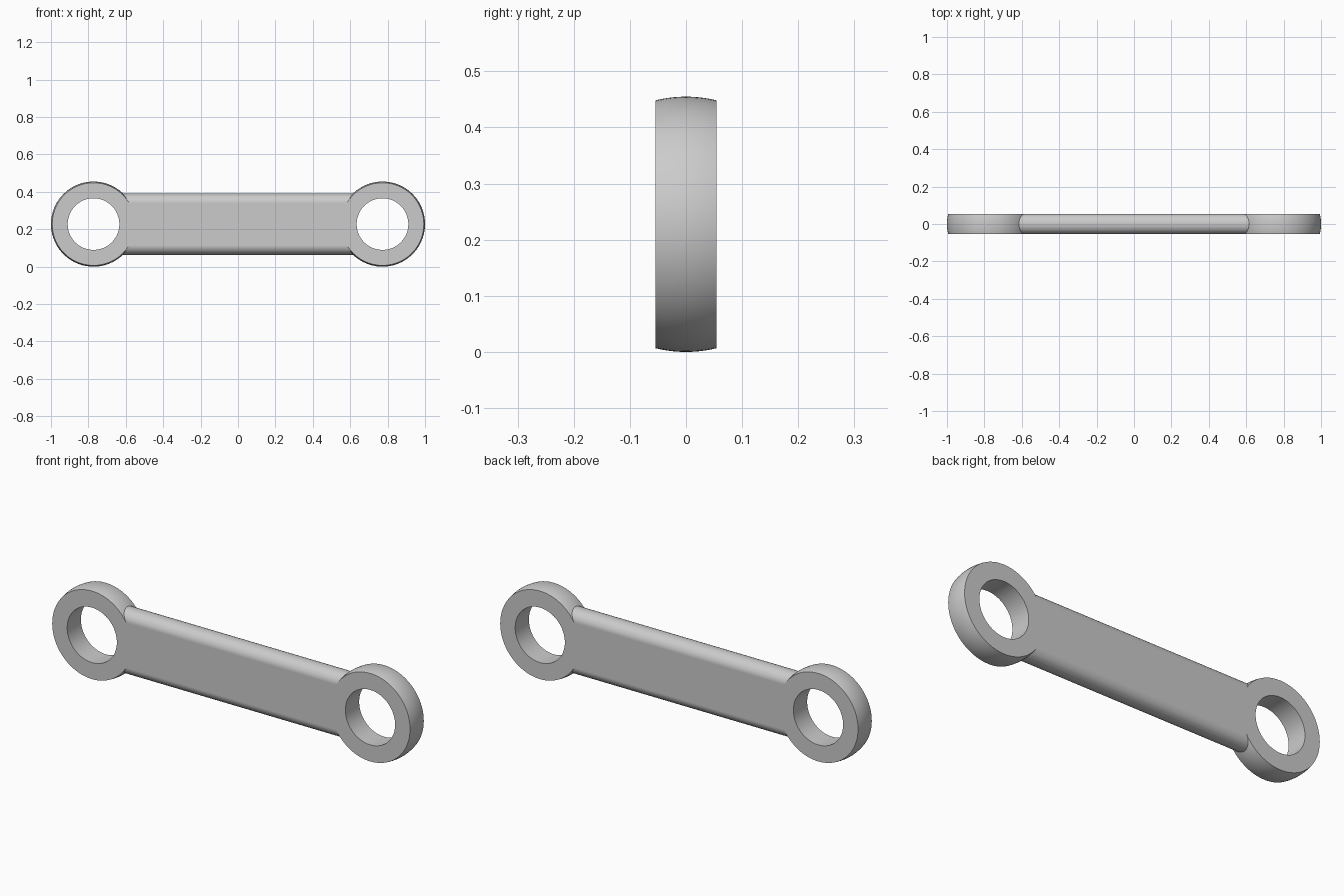
import bpy, bmesh
from math import sin, cos, pi, sqrt

cube = bpy.data.objects.get("Cube")
if cube:
    bpy.data.objects.remove(cube, do_unlink=True)

BALL, HOLE, HALF_Y = 0.2275, 0.138, 0.0545   # ring ball radius, bore, half thickness
CENTRE_X, CENTRE_Z = 1 - BALL, BALL
FLAT_Z, BAR_Z, BAR_X = 0.113, 0.164, 0.62    # flat half height, full half height, half length

steel = bpy.data.materials.new("plain grey")
steel.use_nodes = True
grey = (0.6, 0.6, 0.6, 1)
steel.diffuse_color = grey
steel.node_tree.nodes["Principled BSDF"].inputs["Base Color"].default_value = grey


def make(name, loops, closed):
    """Bridge a list of equal point loops into a solid."""
    bm = bmesh.new()
    rows = [[bm.verts.new(p) for p in loop] for loop in loops]
    n = len(rows[0])
    for i in range(len(rows) if closed else len(rows) - 1):
        a, b = rows[i], rows[(i + 1) % len(rows)]
        for j in range(n):
            k = (j + 1) % n
            bm.faces.new((a[j], a[k], b[k], b[j]))
    if not closed:
        bm.faces.new(rows[0])
        bm.faces.new(rows[-1])
    bmesh.ops.recalc_face_normals(bm, faces=bm.faces)
    mesh = bpy.data.meshes.new(name)
    bm.to_mesh(mesh)
    bm.free()
    mesh.materials.append(steel)
    obj = bpy.data.objects.new(name, mesh)
    bpy.context.collection.objects.link(obj)
    return obj


def ring(name, x):
    """Ball sliced flat on two sides with a straight bore."""
    steps, sides = 10, 96
    ys = [HALF_Y * (2 * i / steps - 1) for i in range(steps + 1)]
    profile = [(sqrt(BALL ** 2 - y * y), y) for y in ys]
    profile += [(HOLE, HALF_Y), (HOLE, -HALF_Y)]
    loops = []
    for s in range(sides):
        a = 2 * pi * s / sides
        loops.append([(x + r * cos(a), y, CENTRE_Z + r * sin(a)) for r, y in profile])
    return make(name, loops, True)


# Link bar with rounded upper and lower edges
section = []
for side in (1, -1):
    for i in range(25):
        a = pi * i / 24
        section.append((side * HALF_Y * cos(a),
                        CENTRE_Z + side * (FLAT_Z + (BAR_Z - FLAT_Z) * sin(a))))
bar = make("link_bar", [[(x, y, z) for y, z in section] for x in (-BAR_X, BAR_X)], False)

# Eye rings merged into the bar
for name, x in (("left_eye_ring", CENTRE_X), ("right_eye_ring", -CENTRE_X)):
    eye = ring(name, x)
    union = bar.modifiers.new(name, 'BOOLEAN')
    union.operation = 'UNION'
    union.solver = 'EXACT'
    union.object = eye
    eye.hide_render = True

# Bake the union, then drop the loose rings
bpy.context.view_layer.update()
graph = bpy.context.evaluated_depsgraph_get()
solid = bpy.data.meshes.new_from_object(bar.evaluated_get(graph))
bar.modifiers.clear()
bar.data = solid
for name in ("left_eye_ring", "right_eye_ring"):
    bpy.data.objects.remove(bpy.data.objects[name], do_unlink=True)

# Smooth curved sides, crisp rims
bpy.ops.object.select_all(action='DESELECT')
bar.select_set(True)
bpy.context.view_layer.objects.active = bar
bpy.ops.object.shade_smooth_by_angle(angle=0.45)
weighted = bar.modifiers.new("flat_face_normals", 'WEIGHTED_NORMAL')
weighted.keep_sharp = True
